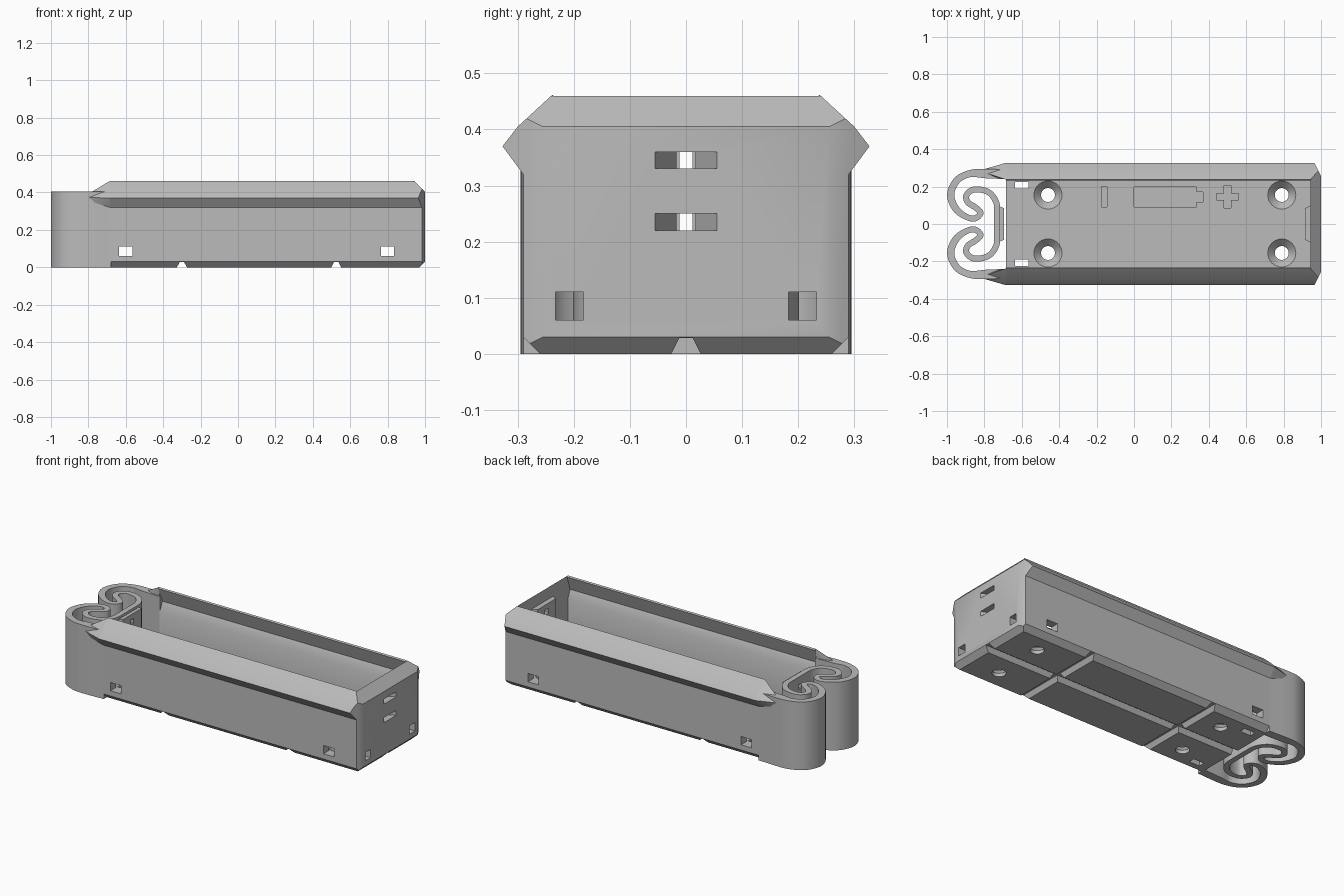
import bpy, bmesh
from mathutils import Vector

cube = bpy.data.objects.get("Cube")
if cube:
    bpy.data.objects.remove(cube)

grey = bpy.data.materials.new("light grey plastic")
grey.use_nodes = True
grey.diffuse_color = (0.5, 0.5, 0.5, 1)
grey.node_tree.nodes["Principled BSDF"].inputs["Base Color"].default_value = grey.diffuse_color
parts = []


def finish(name, bm, keep=True):
    bmesh.ops.recalc_face_normals(bm, faces=bm.faces)
    mesh = bpy.data.meshes.new(name)
    bm.to_mesh(mesh)
    bm.free()
    mesh.materials.append(grey)
    ob = bpy.data.objects.new(name, mesh)
    bpy.context.collection.objects.link(ob)
    if keep:
        parts.append(ob)
    return ob


def prism(name, pts, axis, a, b, keep=True, planes=()):
    """Extrude a 2D outline along an axis, then trim it with planes."""
    place = {"x": lambda t, u, v: (t, u, v), "y": lambda t, u, v: (u, t, v),
             "z": lambda t, u, v: (u, v, t)}[axis]
    bm = bmesh.new()
    lo, hi = [[bm.verts.new(place(t, u, v)) for u, v in pts] for t in (a, b)]
    bm.faces.new(lo)
    bm.faces.new(hi[::-1])
    for i in range(len(pts)):
        j = (i + 1) % len(pts)
        bm.faces.new((lo[i], lo[j], hi[j], hi[i]))
    for point, normal in planes:
        geom = bm.verts[:] + bm.edges[:] + bm.faces[:]
        cutting = bmesh.ops.bisect_plane(bm, geom=geom, plane_co=point, plane_no=normal, clear_outer=True)
        edges = [e for e in cutting["geom_cut"] if isinstance(e, bmesh.types.BMEdge)]
        bmesh.ops.holes_fill(bm, edges=edges)
    return finish(name, bm, keep)


def box_pts(u0, u1, v0, v1):
    return [(u0, v0), (u1, v0), (u1, v1), (u0, v1)]


def cone_cutter(x, y, z0, z1, r0, r1):
    bm = bmesh.new()
    bmesh.ops.create_cone(bm, cap_ends=True, segments=32, radius1=r0, radius2=r1, depth=z1 - z0)
    bmesh.ops.translate(bm, verts=bm.verts, vec=(x, y, (z0 + z1) / 2))
    return finish("cutter", bm, False)


def cut(target, cutter):
    cutter.hide_render = True
    mod = target.modifiers.new("cut", "BOOLEAN")
    mod.operation, mod.solver, mod.object = "DIFFERENCE", "EXACT", cutter
    bpy.context.view_layer.objects.active = target
    bpy.ops.object.modifier_apply(modifier=mod.name)
    bpy.data.objects.remove(cutter)


# Trough: floor and two ridged side walls in one profile
outer = [(0.26, 0), (0.29, 0.03), (0.29, 0.32), (0.327, 0.37), (0.3, 0.405), (0.238, 0.462)]
inner = [(0.232, 0.455), (0.262, 0.37), (0.24, 0.32), (0.24, 0.06)]
half = outer + inner
LEFT, RIGHT = -0.685, 0.945
trough = prism("trough", half + [(-y, z) for y, z in half[::-1]], "x", LEFT, RIGHT)

# End wall with chamfered rim
end_wall = prism("end_wall", outer + [(-y, z) for y, z in outer[::-1]], "x", RIGHT, 1.0, planes=[
    ((1, 0.255, 0), (0.07, 0.035, 0)), ((1, -0.255, 0), (0.07, -0.035, 0)),
    ((1, 0, 0.405), (0.055, 0, 0.055)), ((1, 0, 0.03), (0.03, 0, -0.03))])

# Contact pads at each end of the bay
def pad(name, back, front):
    pts = [(back, -0.1), (front, -0.085), (front, 0.085), (back, 0.1)]
    return prism(name, pts, "z", 0.19, 0.39)


right_pad = pad("right_contact_pad", RIGHT, 0.915)
left_pad = pad("left_contact_pad", -0.735, -0.695)


# Spring: a curled ribbon, smooth through its control points, mirrored in y
def ribbon(name, ctrl, steps, z0, z1):
    pts = []
    for i in range(1, len(ctrl) - 2):
        p0, p1, p2, p3 = [Vector(c) for c in ctrl[i - 1:i + 3]]
        for k in range(steps):
            t = k / steps
            pts.append(p1 + 0.5 * t * (p2 - p0 + t * (2 * p0 - 5 * p1 + 4 * p2 - p3
                                                     + t * (3 * (p1 - p2) + p3 - p0))))
    pts.append(Vector(ctrl[-2]))
    bm = bmesh.new()
    rings = []
    for i, p in enumerate(pts):
        d = pts[min(i + 1, len(pts) - 1)] - pts[max(i - 1, 0)]
        side = Vector((-d.y, d.x, 0)).normalized() * p.z / 2
        rings.append([bm.verts.new((p.x + s * side.x, p.y + s * side.y, z))
                      for s, z in ((1, z0), (1, z1), (-1, z1), (-1, z0))])
    for a, b in zip(rings, rings[1:]):
        for k in range(4):
            bm.faces.new((a[k], a[k - 1], b[k - 1], b[k]))
    bm.faces.new(rings[0])
    bm.faces.new(rings[-1])
    return finish(name, bm)


curl = [(-0.6, 0.265), (-0.68, 0.265), (-0.8, 0.27), (-0.875, 0.27), (-0.945, 0.235),
        (-0.98, 0.16), (-0.955, 0.085), (-0.9, 0.04), (-0.85, 0.03), (-0.82, 0.06),
        (-0.85, 0.09), (-0.887, 0.115), (-0.897, 0.15), (-0.865, 0.182), (-0.81, 0.182),
        (-0.765, 0.16), (-0.735, 0.11), (-0.732, 0.05)]
path = [(x, y, 0.05 if i < 3 else 0.038 if i < 7 else 0.032) for i, (x, y) in enumerate(curl)]
path += [(-0.732, 0, 0.032)] + [(x, -y, w) for x, y, w in path[::-1]]
spring = ribbon("curled_spring", path, 6, 0, 0.405)

# Tapered ridge ends that blend the side walls into the spring
for side, label in ((1, "left"), (-1, "right")):
    bm = bmesh.new()
    for x, y, z in [(LEFT, 0.25, 0.32), (LEFT, 0.29, 0.32), (LEFT, 0.327, 0.37), (LEFT, 0.3, 0.405),
                    (LEFT, 0.238, 0.462), (LEFT, 0.242, 0.4), (-0.71, 0.245, 0.41),
                    (-0.71, 0.295, 0.4), (-0.83, 0.285, 0.375), (-0.82, 0.27, 0.325)]:
        bm.verts.new((x, side * y, z))
    bmesh.ops.convex_hull(bm, input=bm.verts)
    finish(label + "_ridge_end", bm)

# Side windows, floor slots and end windows
for x in (-0.6, 0.8):
    cut(trough, prism("cutter", box_pts(x - 0.035, x + 0.035, 0.061, 0.11), "y", -0.4, 0.4, False))
for s in (-1, 1):
    cut(trough, prism("cutter", box_pts(-0.635, -0.565, s * 0.207 - 0.018, s * 0.207 + 0.018),
                      "z", -0.1, 0.1, False))
    cut(end_wall, prism("cutter", box_pts(s * 0.208 - 0.025, s * 0.208 + 0.025, 0.06, 0.11),
                        "x", 0.9, 1.1, False))

# Countersunk screw holes
for x in (-0.46, 0.79):
    for y in (-0.155, 0.155):
        cut(trough, cone_cutter(x, y, -0.02, 0.08, 0.037, 0.037))
        cut(trough, cone_cutter(x, y, 0.02, 0.062, 0.037, 0.077))

# Grooves under the floor
def groove(c):
    return [(c - 0.028, -0.003), (c + 0.028, -0.003), (c + 0.012, 0.028), (c - 0.012, 0.028)]


for target in (trough, end_wall):
    cut(target, prism("cutter", groove(0), "x", -0.8, 1.1, False))
for x in (-0.3, 0.525):
    cut(trough, prism("cutter", groove(x), "y", -0.4, 0.4, False))

# Wire slots narrowing through the end wall, pads and spring
for z in (0.22, 0.33):
    for target in (end_wall, right_pad):
        cut(target, prism("cutter", [(1.01, -0.06), (1.01, 0.06), (0.9, 0.01), (0.9, -0.01)],
                          "z", z, z + 0.03, False))
    for target in (left_pad, spring):
        cut(target, prism("cutter", box_pts(-0.78, -0.66, -0.012, 0.012), "z", z, z + 0.03, False))

# Shallow polarity symbols engraved in the floor
bar = box_pts(-0.175, -0.145, 0.09, 0.2)
cell = [(0, 0.092), (0.335, 0.092), (0.335, 0.118), (0.37, 0.118),
        (0.37, 0.17), (0.335, 0.17), (0.335, 0.197), (0, 0.197)]
a, b = 0.018, 0.06
cross = [(a, a), (a, b), (-a, b), (-a, a), (-b, a), (-b, -a),
         (-a, -a), (-a, -b), (a, -b), (a, -a), (b, -a), (b, a)]
for shape in (bar, cell, [(0.5 + x, 0.145 + y) for x, y in cross]):
    cut(trough, prism("cutter", shape, "z", 0.05, 0.08, False))

# Smooth the curved walls, keep the edges crisp
bpy.ops.object.select_all(action="DESELECT")
for ob in parts:
    ob.select_set(True)
bpy.context.view_layer.objects.active = trough
bpy.ops.object.shade_smooth_by_angle(angle=0.5)
